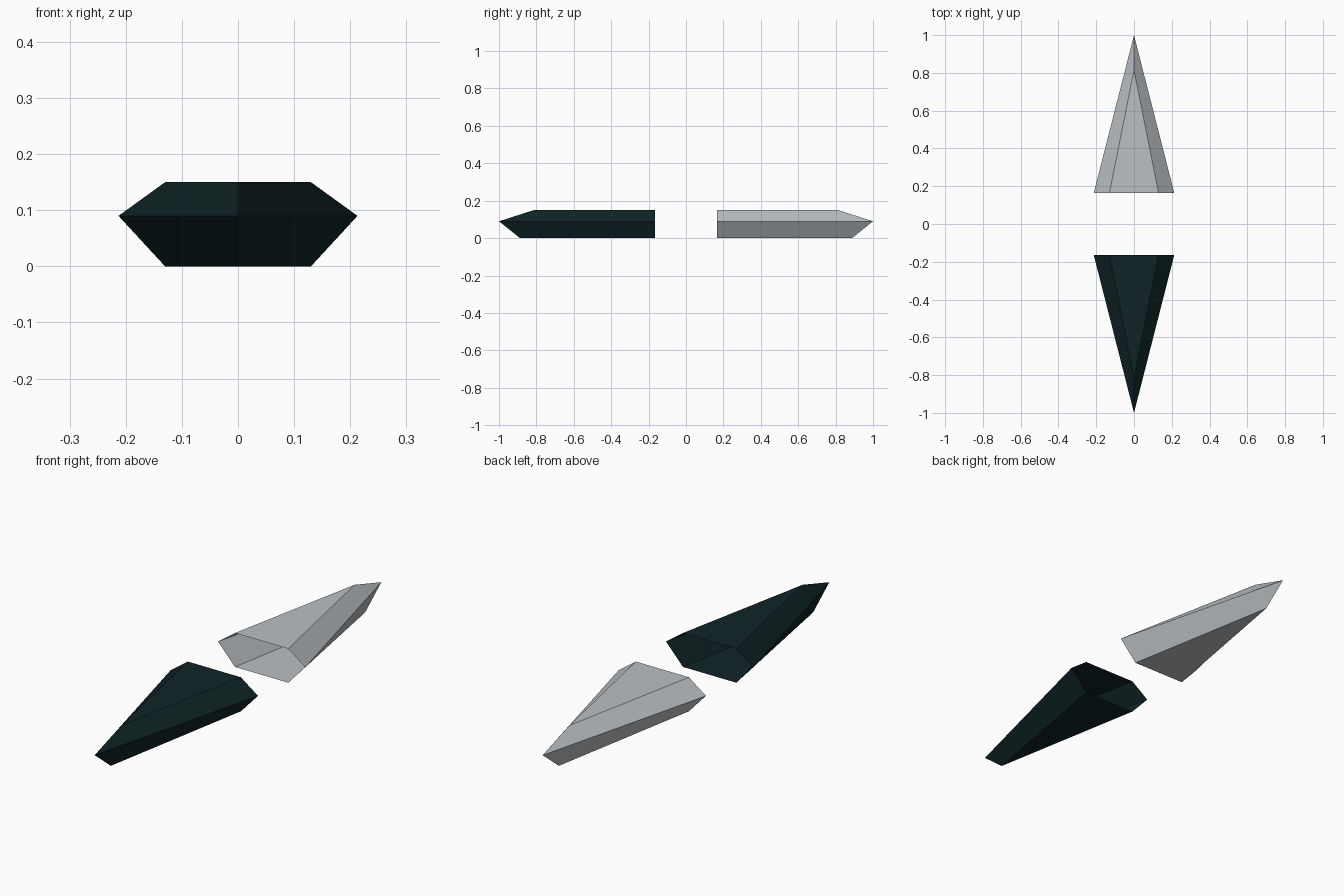
import bpy, bmesh

if "Cube" in bpy.data.objects:
    bpy.data.objects.remove(bpy.data.objects["Cube"])

def material(name, rgb):
    m = bpy.data.materials.new(name)
    m.diffuse_color = (*rgb, 1)
    m.use_nodes = True
    m.node_tree.nodes["Principled BSDF"].inputs["Base Color"].default_value = m.diffuse_color
    return m

# Each level: height, half width at the open end, distance of the tip
LEVELS = [(0.0, 0.13, 0.887), (0.09, 0.213, 1.0), (0.15, 0.13, 0.813)]
BASE = 0.165

def needle_half(name, mat, side):
    """Hollow faceted point, open at the wide end near the middle."""
    bm = bmesh.new()
    rings = [[bm.verts.new(p) for p in ((-w, side * BASE, z), (0, side * tip, z), (w, side * BASE, z))]
             for z, w, tip in LEVELS]
    bm.faces.new(rings[0])
    bm.faces.new(rings[-1])
    # sloping side facets between neighbouring levels
    for lo, hi in zip(rings, rings[1:]):
        for i in range(2):
            bm.faces.new((lo[i], lo[i + 1], hi[i + 1], hi[i]))
    bmesh.ops.recalc_face_normals(bm, faces=bm.faces)
    # the shell is open, so make sure the top points up
    bm.normal_update()
    top = max(bm.faces, key=lambda f: f.calc_center_median().z)
    if top.normal.z < 0:
        bmesh.ops.reverse_faces(bm, faces=bm.faces)
    me = bpy.data.meshes.new(name)
    bm.to_mesh(me)
    bm.free()
    me.materials.append(mat)
    bpy.context.collection.objects.link(bpy.data.objects.new(name, me))

needle_half("light_needle_half", material("light grey", (0.50, 0.53, 0.55)), 1)
needle_half("dark_needle_half", material("dark teal", (0.005, 0.017, 0.019)), -1)
